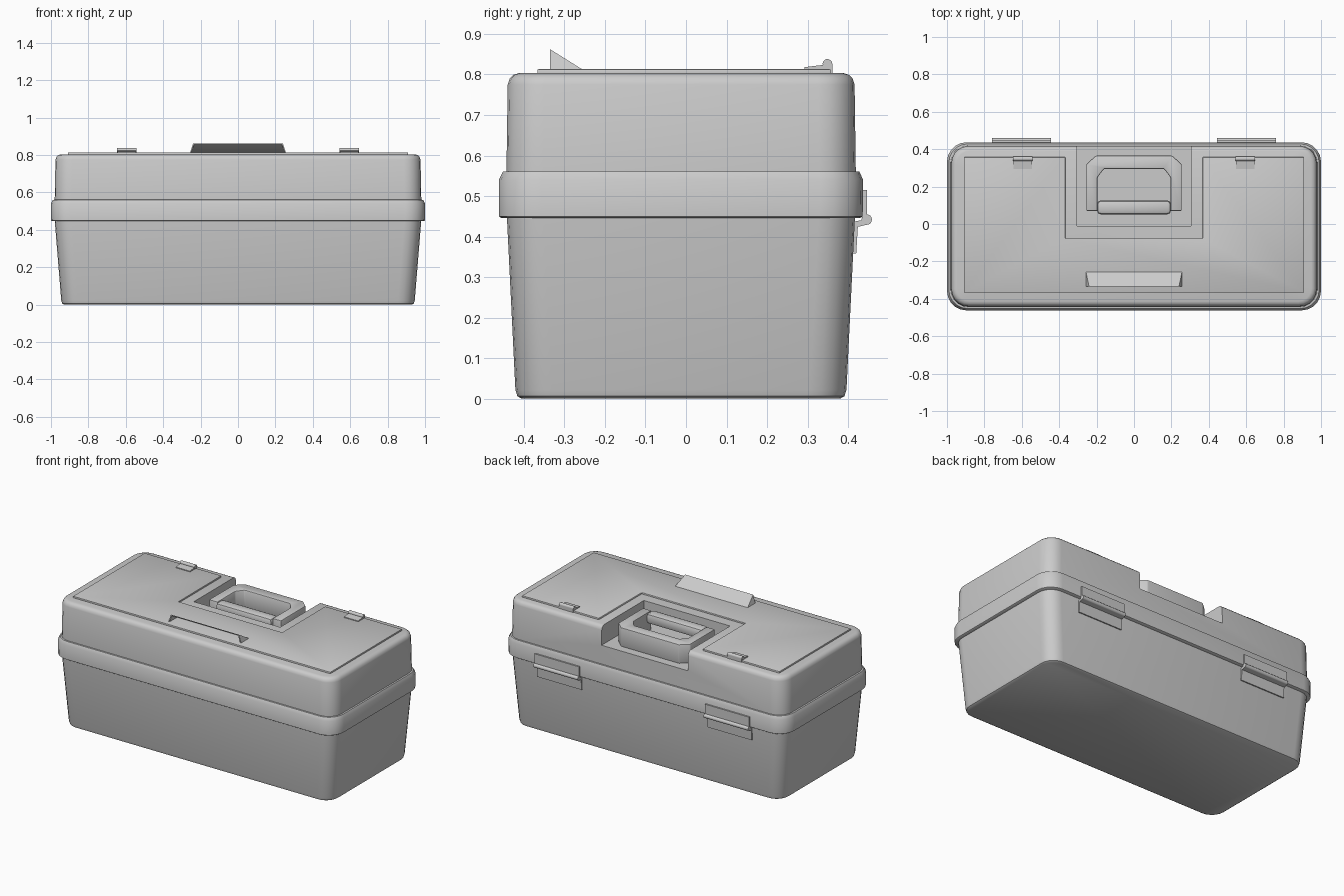
import bpy, bmesh, math

if "Cube" in bpy.data.objects:
    bpy.data.objects.remove(bpy.data.objects["Cube"])

def finish(bm, name, bevel=0.0, angle=35):
    bmesh.ops.recalc_face_normals(bm, faces=bm.faces)
    me = bpy.data.meshes.new(name)
    bm.to_mesh(me)
    bm.free()
    ob = bpy.data.objects.new(name, me)
    bpy.context.collection.objects.link(ob)
    bpy.ops.object.select_all(action='DESELECT')
    ob.select_set(True)
    bpy.context.view_layer.objects.active = ob
    if bevel:
        m = ob.modifiers.new("bevel", 'BEVEL')
        m.width, m.segments, m.limit_method = bevel, 2, 'ANGLE'
        bpy.ops.object.modifier_apply(modifier="bevel")
    bpy.ops.object.shade_smooth_by_angle(angle=math.radians(angle))
    return ob

def loft(name, rings):
    """Stack of rounded rectangles: (z, half x, y min, y max, corner radius)."""
    bm = bmesh.new()
    loops = []
    for z, hx, y0, y1, r in rings:
        loop = []
        for cx, cy, start in ((hx - r, y1 - r, 0), (r - hx, y1 - r, 90),
                              (r - hx, y0 + r, 180), (hx - r, y0 + r, 270)):
            for i in range(6):
                a = math.radians(start + 18 * i)
                loop.append(bm.verts.new((cx + r * math.cos(a), cy + r * math.sin(a), z)))
        loops.append(loop)
    n = len(loops[0])
    for a, b in zip(loops, loops[1:]):
        for i in range(n):
            bm.faces.new((a[i], a[(i + 1) % n], b[(i + 1) % n], b[i]))
    bm.faces.new(loops[0])
    bm.faces.new(loops[-1])
    return finish(bm, name)

def prism(name, pts, lo, hi, axis='z', bevel=0.0):
    """Outline extruded along z (points x,y) or along x (points y,z)."""
    bm = bmesh.new()
    co = (lambda p, t: (p[0], p[1], t)) if axis == 'z' else (lambda p, t: (t, p[0], p[1]))
    a = [bm.verts.new(co(p, lo)) for p in pts]
    b = [bm.verts.new(co(p, hi)) for p in pts]
    n = len(pts)
    for i in range(n):
        bm.faces.new((a[i], a[(i + 1) % n], b[(i + 1) % n], b[i]))
    bm.faces.new(a)
    bm.faces.new(b)
    return finish(bm, name, bevel)

def rect(x0, x1, y0, y1):
    return [(x0, y0), (x1, y0), (x1, y1), (x0, y1)]

def circle(y, z, r, n=14):
    return [(y + r * math.cos(2 * math.pi * i / n), z + r * math.sin(2 * math.pi * i / n)) for i in range(n)]

# Tapered lower box
loft("box_body", [(0, .93, -.405, .38, .075), (.006, .94, -.416, .391, .085),
                  (.022, .945, -.421, .396, .09), (.45, .98, -.442, .417, .09)])

# Lid with overlapping rim band and rounded top edge
lid = loft("lid", [(.446, .993, -.456, .43, .1), (.45, .999, -.462, .436, .105),
                   (.54, 1.0, -.462, .437, .105), (.56, .99, -.452, .428, .1),
                   (.561, .98, -.443, .419, .09), (.775, .976, -.44, .416, .09),
                   (.79, .971, -.435, .411, .087), (.799, .961, -.426, .402, .08),
                   (.803, .948, -.413, .39, .07)])

# Handle recess, open to the back
cutter = prism("recess_cutter", rect(-.305, .305, -.01, .6), .68, 1.0)
cutter.hide_render = True
mod = lid.modifiers.new("recess", 'BOOLEAN')
mod.object, mod.operation, mod.solver = cutter, 'DIFFERENCE', 'EXACT'
bpy.ops.object.select_all(action='DESELECT')
lid.select_set(True)
bpy.context.view_layer.objects.active = lid
bpy.ops.object.modifier_apply(modifier="recess")
bpy.data.objects.remove(cutter)
bpy.ops.object.shade_smooth_by_angle(angle=math.radians(35))

# Raised U-shaped top panel
prism("top_panel", [(-.91, -.367), (.91, -.367), (.91, .357), (.367, .357), (.367, -.077),
                    (-.367, -.077), (-.367, .357), (-.91, .357)], .795, .813, bevel=.003)

# Handle frame and grip
prism("handle_frame", [(-.255, .07), (-.255, .32), (-.205, .365), (.205, .365), (.255, .32),
                       (.255, .07), (.195, .07), (.195, .25), (.16, .295), (-.16, .295),
                       (-.195, .25), (-.195, .07)], .678, .80, bevel=.006)
prism("handle_grip", rect(.052, .125, .735, .80), -.197, .197, 'x', bevel=.018)

# Finger scoop on the front of the lid: sloped shell, open to the front
bm = bmesh.new()
def scoop_ring(front, back_y, w_top, w_base, z_top):
    return [bm.verts.new(p) for p in ((-w_base, front, .812), (-w_top, front, z_top),
            (w_top, front, z_top), (w_base, front, .812), (w_base, back_y, .812), (-w_base, back_y, .812))]
o = scoop_ring(-.335, -.255, .24, .257, .862)
n = scoop_ring(-.335, -.264, .235, .25, .856)
for s in (o, n):
    bm.faces.new((s[1], s[2], s[4], s[5]))
    bm.faces.new((s[0], s[1], s[5]))
    bm.faces.new((s[2], s[3], s[4]))
for i in range(6):
    j = (i + 1) % 6
    if i != 2 + 3 and i not in (3, 4, 5):
        bm.faces.new((o[i], o[j], n[j], n[i]))
for i in (3, 4, 5):
    j = (i + 1) % 6
    bm.faces.new((o[i], o[j], n[j], n[i]))
finish(bm, "finger_scoop")

for side, s in (("left", -1), ("right", 1)):
    # Rear hinges: barrel and two leaves
    c = s * .602
    x0, x1 = c - .157, c + .157
    prism(f"hinge_barrel_{side}", circle(.446, .442, .013), x0, x1, 'x')
    prism(f"hinge_upper_leaf_{side}", [(.43, .45), (.43, .515), (.446, .515), (.446, .45)], x0, x1, 'x')
    prism(f"hinge_lower_leaf_{side}", [(.405, .358), (.42, .358), (.424, .424), (.45, .430),
                                       (.44, .442), (.41, .436)], x0, x1, 'x')
    # Small panel hinges on top
    c = s * .595
    prism(f"clip_barrel_{side}", circle(.349, .826, .012), c - .052, c + .052, 'x')
    prism(f"clip_leaf_{side}", [(.293, .811), (.293, .818), (.342, .824), (.349, .815), (.349, .811)],
          c - .05, c + .05, 'x')
    prism(f"clip_tab_{side}", rect(.345, .361, .80, .826), c - .05, c + .05, 'x')
